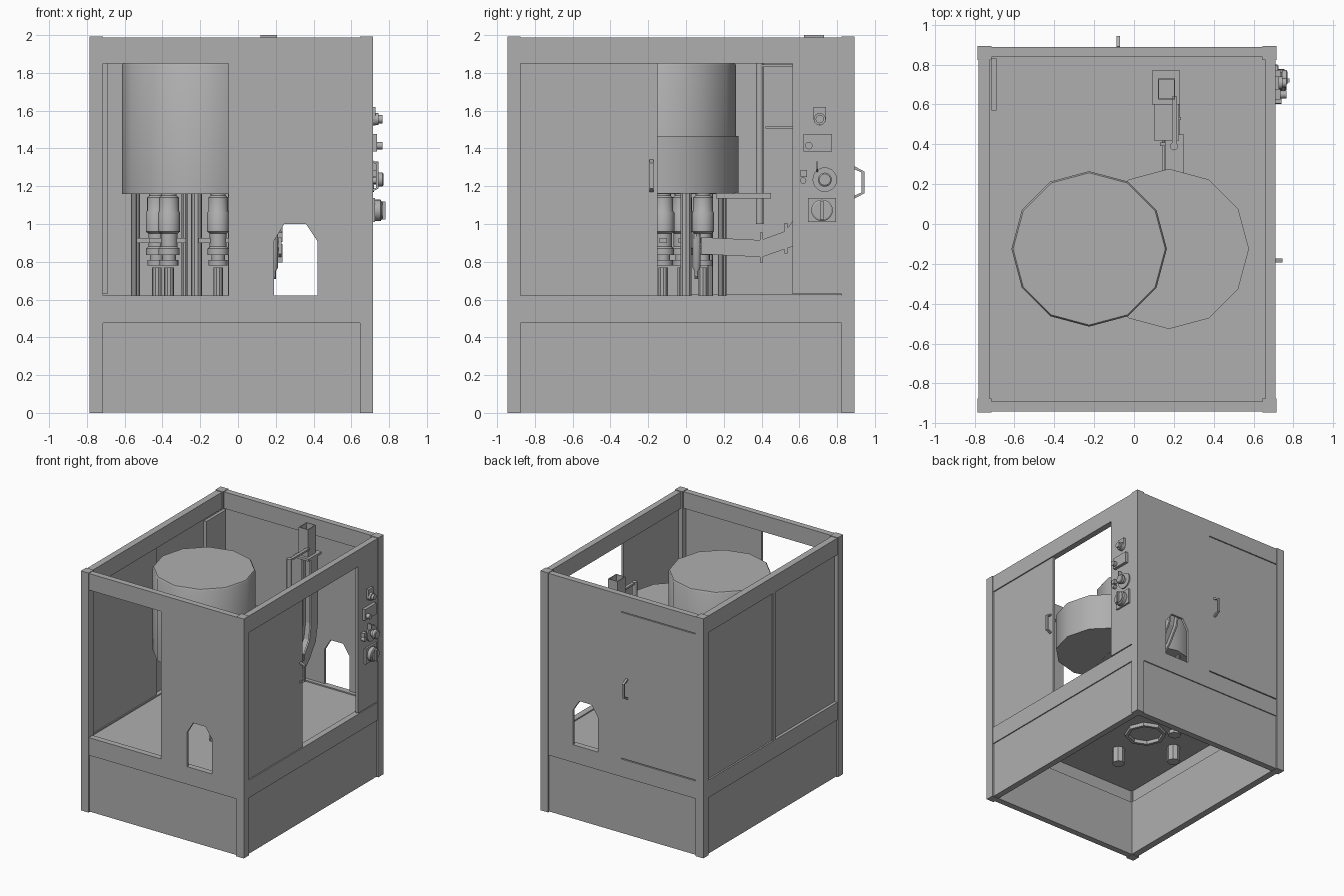
import bpy, bmesh, math
from mathutils import Vector

if "Cube" in bpy.data.objects:
    bpy.data.objects.remove(bpy.data.objects["Cube"])

# One mid-grey paint for the whole machine
grey = bpy.data.materials.new("machine_grey")
grey.diffuse_color = (.43, .43, .43, 1)
grey.use_nodes = True
grey.node_tree.nodes["Principled BSDF"].inputs["Base Color"].default_value = grey.diffuse_color


def finish(name, bm, smooth=False):
    bmesh.ops.recalc_face_normals(bm, faces=bm.faces)
    me = bpy.data.meshes.new(name)
    bm.to_mesh(me)
    bm.free()
    me.materials.append(grey)
    ob = bpy.data.objects.new(name, me)
    bpy.context.collection.objects.link(ob)
    if smooth:
        bpy.ops.object.select_all(action='DESELECT')
        ob.select_set(True)
        bpy.context.view_layer.objects.active = ob
        bpy.ops.object.shade_smooth_by_angle(angle=math.radians(35))
    return ob


def box(name, x0, x1, y0, y1, z0, z1):
    bm = bmesh.new()
    bmesh.ops.create_cube(bm, size=1)
    for v in bm.verts:
        v.co = ((x0 + x1) / 2 + v.co.x * (x1 - x0), (y0 + y1) / 2 + v.co.y * (y1 - y0),
                (z0 + z1) / 2 + v.co.z * (z1 - z0))
    return finish(name, bm)


def prism(name, pts, axis, a, b):
    """Extrude a flat outline along x (points are y,z) or y (points are x,z)."""
    put = (lambda p, t: (t, *p)) if axis == 'x' else (lambda p, t: (p[0], t, p[1]))
    bm = bmesh.new()
    lo = [bm.verts.new(put(p, a)) for p in pts]
    hi = [bm.verts.new(put(p, b)) for p in pts]
    bm.faces.new(lo)
    bm.faces.new(hi)
    n = len(pts)
    for i in range(n):
        bm.faces.new((lo[i], lo[(i + 1) % n], hi[(i + 1) % n], hi[i]))
    return finish(name, bm)


def lathe(name, prof, base, n=16, axis='z'):
    """Closed turned part from (radius, height) pairs."""
    bm = bmesh.new()
    rings = []
    for r, h in prof:
        ring = []
        for i in range(n):
            t = 2 * math.pi * i / n
            c, s = r * math.cos(t), r * math.sin(t)
            co = (c, s, h) if axis == 'z' else (h, c, s)
            ring.append(bm.verts.new(Vector(co) + Vector(base)))
        rings.append(ring)
    for p, q in zip(rings, rings[1:]):
        for i in range(n):
            bm.faces.new((p[i], p[(i + 1) % n], q[(i + 1) % n], q[i]))
    bm.faces.new(rings[0])
    bm.faces.new(rings[-1])
    return finish(name, bm, True)


def rod(name, x, y, z0, z1, r, n=10):
    return lathe(name, [(r, z0), (r, z1)], (x, y, 0), n)


def strip(path, w):
    """Thicken a polyline into an outline."""
    up, dn = [], []
    for i, p in enumerate(path):
        a, b = path[max(i - 1, 0)], path[min(i + 1, len(path) - 1)]
        d = Vector((b[0] - a[0], b[1] - a[1])).normalized() * w / 2
        up.append((p[0] - d.y, p[1] + d.x))
        dn.append((p[0] + d.y, p[1] - d.x))
    return up + dn[::-1]


L, R, F, B = -.785, .715, -.945, .893      # cabinet sides
# Corner posts
for i, (x, y) in enumerate([(L, F), (R - .07, F), (L, B - .07), (R - .07, B - .07)]):
    box(f"corner_post_{i}", x, x + .07, y, y + .07, 0, 1.993)

# Rails and lower skirt panels on all four sides
for tag, z0, z1, ins in (("skirt_panel", .003, .475, .014), ("middle_rail", .475, .622, .005), ("top_rail", 1.85, 1.988, .005)):
    t = .066 if tag == "skirt_panel" else .055
    box("front_" + tag, L + .07, R - .07, F + ins, F + t, z0, z1)
    box("back_" + tag, L + .07, R - .07, B - t, B - ins, z0, z1)
    box("left_" + tag, L + ins, L + t + .005, F + .07, B - .07, z0, z1)
    box("right_" + tag, R - t, R - ins, F + .07, B - .07, z0, z1)
box("work_table", L + .05, R - .05, F + .05, B - .05, .58, .612)

# Front and back walls with arched bottle passages
arch = [(.19, .62), (.19, .91), (.245, 1.0), (.36, 1.0), (.42, .91), (.42, .62)]
for tag, x0, y0, y1 in (("front", -.05, F + .005, F + .025), ("back", -.03, B - .025, B - .005)):
    prism(tag + "_wall", [(x0, .62)] + arch + [(.65, .62), (.65, 1.85), (x0, 1.85)], 'y', y0, y1)
box("back_door", -.715, -.03, B - .025, B - .005, .63, 1.843)
box("back_door_gap_lining", -.715, -.02, B - .03, B - .025, .62, 1.85)

# Left sliding panels, with an inner runner panel
box("left_rear_panel", L + .015, L + .03, -.03, .823, .625, 1.85)
box("left_front_panel", L + .03, L + .05, -.875, -.02, .622, 1.85)
box("left_divider", L + .005, L + .05, -.065, -.03, .62, 1.85)
box("left_inner_panel", -.715, -.69, .57, .83, .63, 1.85)

# Right sliding door and control panel wall
box("right_door", R - .035, R - .015, -.875, -.152, .622, 1.85)
box("control_wall", R - .03, R - .005, .565, .823, .63, 1.85)

# Grab handles
prism("back_handle", strip([(B - .006, 1.14), (.937, 1.165), (.937, 1.275), (B - .006, 1.3)], .015), 'x', -.088, -.07)
prism("right_handle", strip([(R - .015, 1.175), (.738, 1.19), (.738, 1.32), (R - .015, 1.335)], .014), 'y', -.192, -.172)

# Operator controls on the right side
K = R - .005
prism("switch_plate", [(.675, 1.62), (.675, 1.555)] + [(.708 + .033 * math.cos(t), 1.555 + .033 * math.sin(t))
      for t in (math.pi * (1 + k / 6) for k in range(1, 6))] + [(.741, 1.555), (.741, 1.62)], 'x', K, .728)
lathe("rotary_switch", [(.032, 0), (.032, .03), (.022, .03), (.022, .05)], (R, .708, 1.555), 16, 'x')
box("display_plate", K, .735, .622, .772, 1.385, 1.477)
lathe("display_knob", [(.02, 0), (.02, .05)], (R, .65, 1.415), 12, 'x')
lathe("emergency_stop", [(.065, -.005), (.065, .006), (.025, .006), (.025, .025), (.037, .028), (.037, .05), (.03, .055)],
      (R, .735, 1.235), 20, 'x')
lathe("small_button", [(.017, -.005), (.017, .025)], (R, .62, 1.23), 12, 'x')
box("small_button_tab", K, .74, .605, .64, 1.25, 1.285)
prism("control_bracket", [(K, 1.27), (.745, 1.29), (.745, 1.33), (K, 1.33)], 'y', .69, .70)
box("main_switch_plate", K, .725, .645, .795, 1.01, 1.137)
lathe("main_switch_dial", [(.057, 0), (.057, .04), (.048, .045), (.048, .05)], (R, .72, 1.072), 20, 'x')
box("main_switch_grip", .76, .78, .71, .73, 1.025, 1.12)

# Turret drums: tall one and lower one
D1, D2 = (-.225, -.125), (.175, -.125)
lathe("tall_drum", [(.39, 1.16), (.39, 1.84), (.382, 1.852)], (*D1, 0), 12)
lathe("low_drum", [(.402, 1.162), (.402, 1.467)], (*D2, 0), 12)

# Working heads hanging from the drums
head = [(.05, .78), (.05, .81), (.036, .81), (.036, .835), (.056, .835), (.056, .87), (.045, .88),
        (.045, .95), (.058, .96), (.058, 1.06), (.052, 1.07), (.052, 1.14), (.04, 1.15), (.04, 1.165)]
for i, p in enumerate([(-.365, -.12), (-.105, -.12), (-.43, -.02), (.09, .09)]):
    lathe(f"working_head_{i}", head, (*p, 0))
    box(f"head_clamp_{i}", p[0] - .105, p[0] + .09, p[1] - .02, p[1] + .02, .9, .925)
    rod(f"bottle_rest_{i}", *p, .61, .77, .026)

# Support columns and guide rods between the table and drums
for i, (c, a) in enumerate([(D1, 100), (D1, 160), (D1, 190), (D1, 345), (D2, 110), (D2, 130), (D2, 250)]):
    t = math.radians(a)
    rod(f"guide_rod_{i}", c[0] + .33 * math.cos(t), c[1] + .33 * math.sin(t), .61, 1.165, .016)
rod("main_column", -.22, 0, .61, 1.165, .03)
rod("second_column", .13, 0, .61, 1.165, .03)

# Spindle ring and shaft ends below the table
bm = bmesh.new()
rings = [[bm.verts.new((-.21 + r * math.cos(k * math.pi / 4), -.11 + r * math.sin(k * math.pi / 4), z)) for k in range(8)]
         for r, z in ((.16, .585), (.16, .55), (.135, .55), (.135, .585))]
for j in range(4):
    for k in range(8):
        a, b = rings[j], rings[(j + 1) % 4]
        bm.faces.new((a[k], a[(k + 1) % 8], b[(k + 1) % 8], b[k]))
finish("spindle_ring", bm)
for i, (x, y, z) in enumerate([(-.22, -.45, .45), (-.53, -.15, .45), (-.38, .04, .55)]):
    rod(f"shaft_end_{i}", x, y, z, .585, .05, 8)

# Cap chute: open square tube on a collar, two-railed track and feed arm
for i, (x0, x1, y0, y1) in enumerate([(.12, .126, .625, .73), (.2, .206, .625, .73), (.12, .206, .625, .631), (.12, .206, .724, .73)]):
    box(f"chute_tube_wall_{i}", x0, x1, y0, y1, 1.76, 2.0)
box("chute_collar", .09, .23, .6, .77, 1.75, 1.77)
track = [(.68, 1.75), (.68, 1.2), (.655, 1.07), (.58, .96), (.54, .92), (.4, .87), (.08, .885)]
for i, x in enumerate((.14, .215)):
    prism(f"chute_rail_{i}", strip(track, .09), 'x', x, x + .014)
prism("chute_back", strip(track, .02), 'x', .15, .22)
for i, (y, z) in enumerate([(.53, .98), (.4, .93), (.53, .87), (.4, .82)]):
    box(f"chute_bolt_{i}", .13, .235, y - .008, y + .008, z - .025, z + .025)
lathe("arm_tip", [(.01, .71), (.01, .75), (.022, .77), (.022, .95)], (.19, .055, 0), 10)

# Chute post, its brackets and top arm
rod("chute_post", .2, .39, 1.0, 1.85, .02, 12)
box("post_top_arm", .19, .215, .39, .64, 1.83, 1.845)
box("post_bracket", .1, .225, .42, .64, 1.505, 1.515)
box("drum_bracket", .155, .25, .16, .45, 1.135, 1.165)
